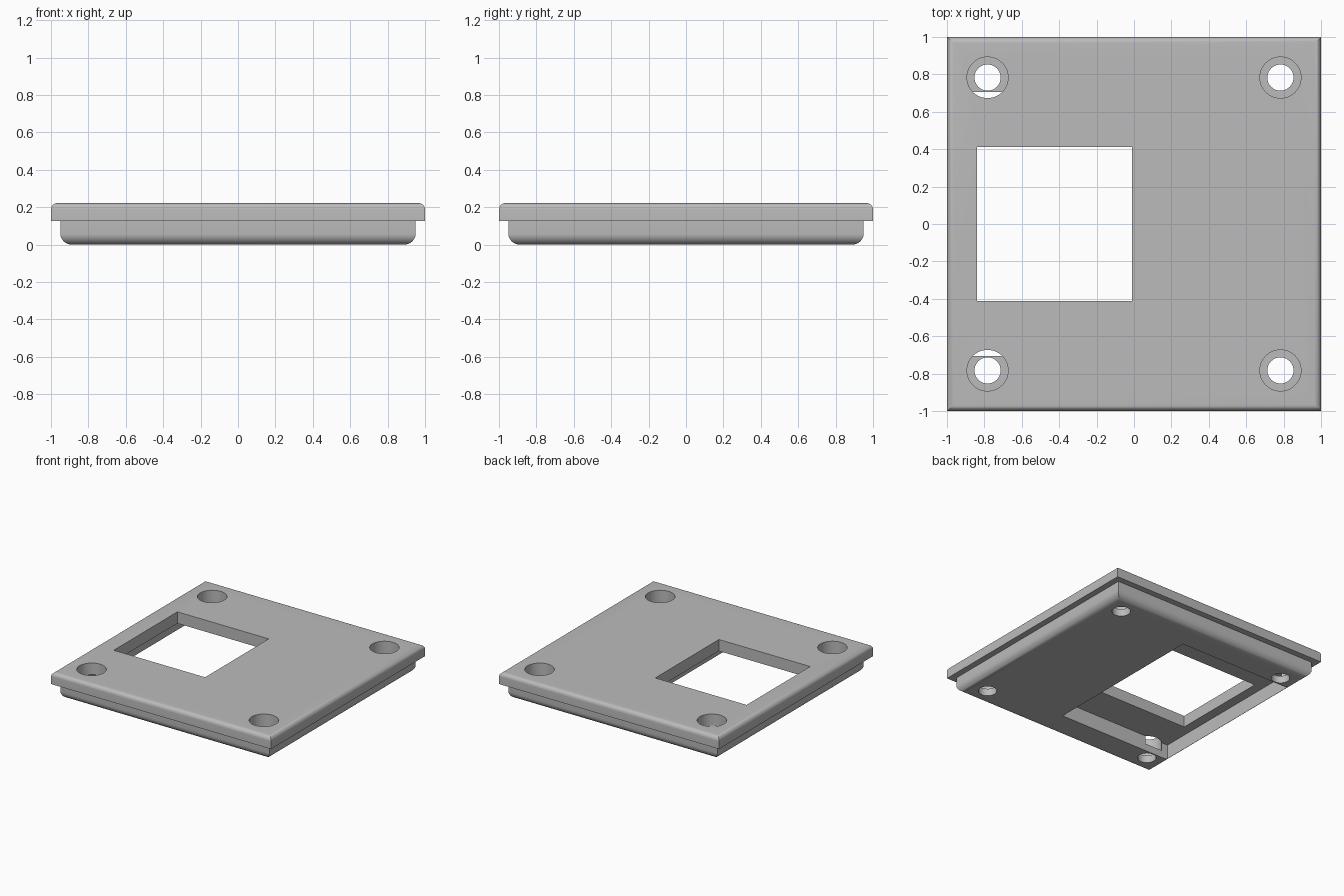
import bpy
import bmesh

if "Cube" in bpy.data.objects:
    bpy.data.objects.remove(bpy.data.objects["Cube"])

# One plain grey for the whole part
grey = bpy.data.materials.new("plain_grey")
grey.use_nodes = True
grey.diffuse_color = (0.5, 0.5, 0.5, 1)
grey.node_tree.nodes["Principled BSDF"].inputs["Base Color"].default_value = (0.5, 0.5, 0.5, 1)

TOP, SEAM, SEAT = 0.222, 0.126, 0.06   # cover top, cover underside, screw head seat


def to_object(bm, name):
    mesh = bpy.data.meshes.new(name)
    bm.to_mesh(mesh)
    bm.free()
    mesh.materials.append(grey)
    obj = bpy.data.objects.new(name, mesh)
    bpy.context.collection.objects.link(obj)
    return obj


def box(name, low, high, round_z=None, radius=0):
    """Box between two corners; edges lying at height round_z are rounded."""
    bm = bmesh.new()
    bmesh.ops.create_cube(bm, size=1)
    for v in bm.verts:
        for i in range(3):
            v.co[i] = high[i] if v.co[i] > 0 else low[i]
    if round_z is not None:
        rim = [e for e in bm.edges if all(abs(v.co.z - round_z) < 1e-4 for v in e.verts)]
        bmesh.ops.bevel(bm, geom=rim, offset=radius, segments=8, profile=0.5, affect='EDGES')
    return to_object(bm, name)


def cylinder(name, x, y, radius, low, high):
    bm = bmesh.new()
    bmesh.ops.create_cone(bm, cap_ends=True, segments=48, radius1=radius,
                          radius2=radius, depth=high - low)
    bmesh.ops.translate(bm, verts=bm.verts, vec=(x, y, (low + high) / 2))
    return to_object(bm, name)


def combine(target, other, operation):
    mod = target.modifiers.new(operation.lower(), 'BOOLEAN')
    mod.operation = operation
    mod.solver = 'EXACT'
    mod.object = other
    bpy.ops.object.select_all(action='DESELECT')
    bpy.context.view_layer.objects.active = target
    target.select_set(True)
    bpy.ops.object.modifier_apply(modifier=mod.name)
    bpy.data.objects.remove(other)


# Cover with rounded top rim, joined to the narrower base with rounded bottom rim
plate = box("mounting_plate", (-1, -1, SEAM), (1, 1, TOP), TOP, 0.035)
base = box("base_block", (-0.95, -0.95, 0), (0.95, 0.95, 0.16), 0, 0.06)
combine(plate, base, 'UNION')

# Recess in the underside, then the window through the cover
combine(plate, box("recess_cutter", (-0.92, -0.705, -0.1), (0.11, 0.705, SEAM + 0.001)), 'DIFFERENCE')
combine(plate, box("window_cutter", (-0.84, -0.413, -0.1), (-0.01, 0.413, 0.4)), 'DIFFERENCE')

# Counterbored screw holes in the corners
for x in (-0.783, 0.783):
    for y in (-0.783, 0.783):
        combine(plate, cylinder("head_cutter", x, y, 0.11, SEAT, 0.4), 'DIFFERENCE')
        combine(plate, cylinder("hole_cutter", x, y, 0.07, -0.1, 0.3), 'DIFFERENCE')

bpy.ops.object.shade_smooth_by_angle(angle=0.52)
